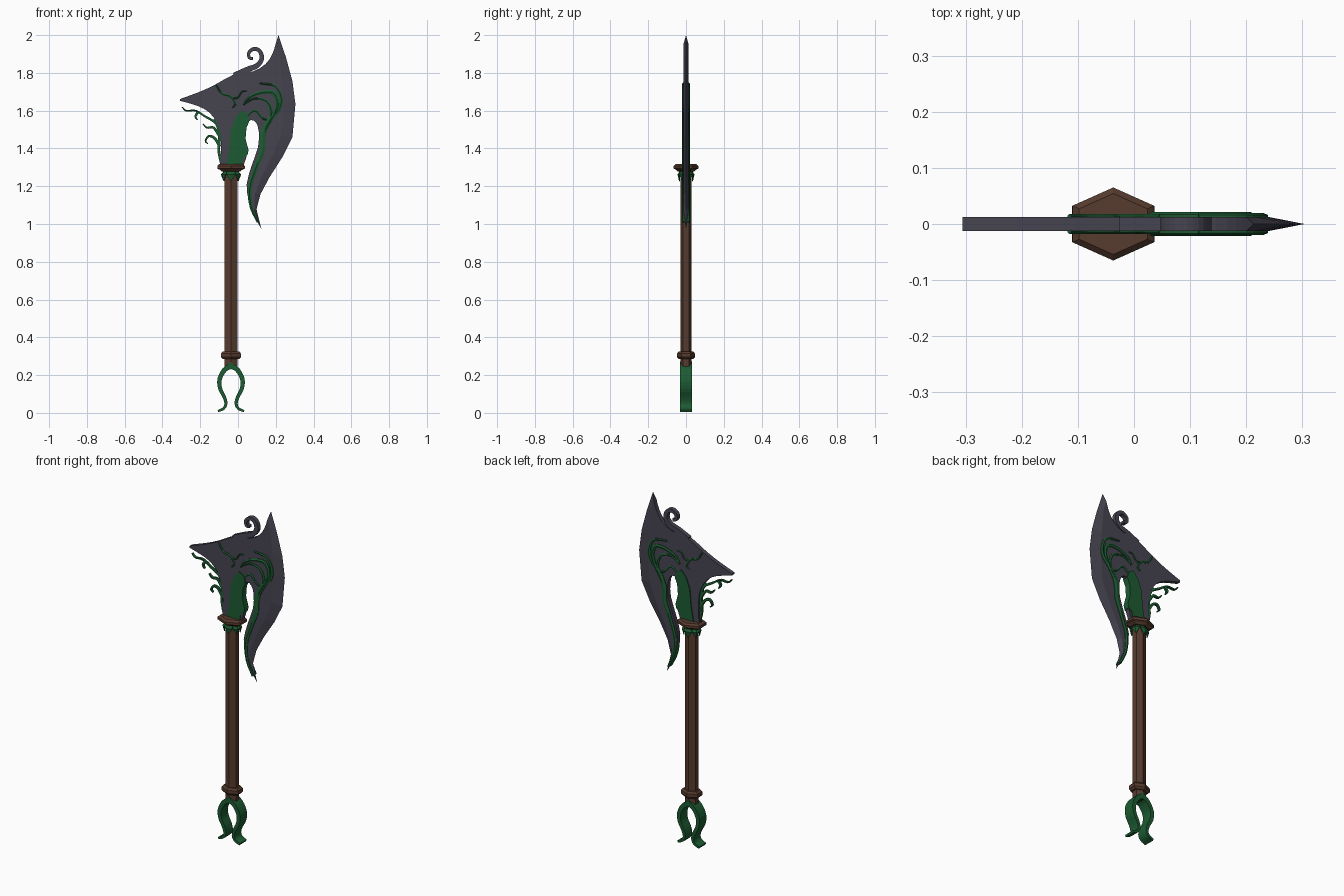
import bpy, bmesh, math
from mathutils import Vector

if "Cube" in bpy.data.objects:
    bpy.data.objects.remove(bpy.data.objects["Cube"])

CX = -0.037   # shaft axis
YS = 0.775    # the shaft and its rings are flattened in y


def material(name, rgb):
    m = bpy.data.materials.new(name)
    m.diffuse_color = (*rgb, 1)
    m.use_nodes = True
    m.node_tree.nodes["Principled BSDF"].inputs["Base Color"].default_value = m.diffuse_color
    return m


STEEL = material("dark_steel", (0.062, 0.058, 0.080))
GREEN = material("vine_green", (0.012, 0.105, 0.032))
WOOD = material("brown_wood", (0.095, 0.044, 0.027))


def finish(bm, name, mat):
    bmesh.ops.remove_doubles(bm, verts=bm.verts, dist=1e-5)
    bmesh.ops.triangulate(bm, faces=[f for f in bm.faces if len(f.verts) > 4], ngon_method='EAR_CLIP')
    bmesh.ops.recalc_face_normals(bm, faces=bm.faces)
    me = bpy.data.meshes.new(name)
    bm.to_mesh(me)
    bm.free()
    me.materials.append(mat)
    ob = bpy.data.objects.new(name, me)
    bpy.context.collection.objects.link(ob)
    return ob


def smooth(pts, n=4):
    """Catmull-Rom curve through 2D points."""
    p = [Vector(q) for q in pts]
    p = [2 * p[0] - p[1]] + p + [2 * p[-1] - p[-2]]
    out = []
    for i in range(1, len(p) - 2):
        a, b, c, d = p[i - 1:i + 3]
        for k in range(n):
            t = k / n
            out.append(0.5 * (2 * b + (c - a) * t + (2 * a - 5 * b + 4 * c - d) * t * t
                              + (3 * b - a - 3 * c + d) * t ** 3))
    return out + [p[-2]]


def ribbon(name, pts, widths, y, mat, ridge=False, n=4):
    """Strip along an xz path; half widths run start, middle, end; y is the half depth."""
    path = smooth(pts, n)
    bm = bmesh.new()
    rings = []
    for i, p in enumerate(path):
        t = 2 * i / (len(path) - 1)
        w = widths[0] + (widths[1] - widths[0]) * t if t < 1 else widths[1] + (widths[2] - widths[1]) * (t - 1)
        d = (path[min(i + 1, len(path) - 1)] - path[max(i - 1, 0)]).normalized()
        s = Vector((-d.y, d.x)) * w
        ys = y * 0.8 if ridge else y
        sec = [(s, -ys), (s, ys)] + ([(s * 0, y)] if ridge else []) + [(-s, ys), (-s, -ys)] \
            + ([(s * 0, -y)] if ridge else [])
        rings.append([bm.verts.new((p.x + o.x, yy, p.y + o.y)) for o, yy in sec])
    m = len(rings[0])
    for a, b in zip(rings, rings[1:]):
        for j in range(m):
            bm.faces.new((a[j], a[(j + 1) % m], b[(j + 1) % m], b[j]))
    bm.faces.new(rings[0])
    bm.faces.new(rings[-1])
    return finish(bm, name, mat)


def hex_lathe(name, profile, mat):
    bm = bmesh.new()
    rings = [[bm.verts.new((CX + r * math.cos(a), YS * r * math.sin(a), z))
              for a in (math.radians(30 + 60 * k) for k in range(6))] for r, z in profile]
    for a, b in zip(rings, rings[1:]):
        for j in range(6):
            bm.faces.new((a[j], a[(j + 1) % 6], b[(j + 1) % 6], b[j]))
    bm.faces.new(rings[0])
    bm.faces.new(rings[-1])
    return finish(bm, name, mat)


def plate(name, outline, y, mat):
    bm = bmesh.new()
    f, b = ([bm.verts.new((x, s * y, z)) for x, z in outline] for s in (-1, 1))
    bm.faces.new(f)
    bm.faces.new(b)
    for i in range(len(f)):
        j = (i + 1) % len(f)
        bm.faces.new((f[i], f[j], b[j], b[i]))
    return finish(bm, name, mat)


# Shaft, guard and lower ring
hex_lathe("shaft", [(0.039, 0.235), (0.039, 1.30)], WOOD)
hex_lathe("guard", [(0.055, 1.278), (0.07, 1.288), (0.084, 1.293), (0.084, 1.308), (0.07, 1.318)], WOOD)
hex_lathe("lower_ring", [(0.05, 0.284), (0.061, 0.295), (0.061, 0.314), (0.05, 0.325)], WOOD)

# Axe head: thick body plus a ground cutting edge
T = 0.0125
back = smooth([(0.080, 1.052), (0.055, 1.131), (0.046, 1.21), (0.071, 1.306), (0.106, 1.407), (0.110, 1.49),
               (0.095, 1.537), (0.068, 1.55), (0.047, 1.525), (0.040, 1.45), (0.052, 1.385), (0.026, 1.30)], 2)
back += smooth([(-0.093, 1.30), (-0.090, 1.45), (-0.108, 1.529), (-0.15, 1.588), (-0.21, 1.624), (-0.306, 1.652)], 2)
back += smooth([(-0.306, 1.662), (-0.21, 1.697), (-0.124, 1.736), (0.0, 1.803), (0.08, 1.808), (0.146, 1.847),
                (0.182, 1.90), (0.2, 1.955)], 2)
inner = [(0.217, 1.90), (0.232, 1.757), (0.24, 1.635), (0.228, 1.47), (0.182, 1.36), (0.125, 1.25),
         (0.090, 1.158), (0.086, 1.078)]
edge = [(0.253, 1.885), (0.288, 1.757), (0.304, 1.635), (0.288, 1.46), (0.235, 1.354), (0.167, 1.248),
        (0.119, 1.158), (0.098, 1.078)]
bm = bmesh.new()
tip_a, tip_b = bm.verts.new((0.214, 0, 2.0)), bm.verts.new((0.124, 0, 0.972))
ev = [bm.verts.new((x, 0, z)) for x, z in edge]
walls = []
for s in (-1, 1):
    bv = [bm.verts.new((x, s * T, z)) for x, z in back]
    iv = [bm.verts.new((x, s * T, z)) for x, z in inner]
    bm.faces.new(bv + iv)
    bm.faces.new((bv[-1], tip_a, iv[0]))
    bm.faces.new((tip_a, ev[0], iv[0]))
    bm.faces.new((tip_b, iv[-1], ev[-1]))
    bm.faces.new((tip_b, bv[0], iv[-1]))
    for i in range(len(ev) - 1):
        bm.faces.new((iv[i], ev[i], ev[i + 1], iv[i + 1]))
    walls.append(bv)
f, b = walls
for i in range(len(f) - 1):
    bm.faces.new((f[i], f[i + 1], b[i + 1], b[i]))
bm.faces.new((f[-1], b[-1], tip_a))
bm.faces.new((f[0], b[0], tip_b))
finish(bm, "axe_blade", STEEL)

# Curl on top of the head
ribbon("top_curl", [(-0.02, 1.785), (0.05, 1.818), (0.10, 1.838), (0.126, 1.875), (0.115, 1.915), (0.085, 1.927),
                    (0.058, 1.908), (0.060, 1.880), (0.080, 1.876)], (0.016, 0.011, 0.007), T, STEEL)

# Green panel on the neck
plate("neck_panel", [(-0.062, 1.31), (-0.045, 1.40), (-0.036, 1.50), (-0.012, 1.565), (0.02, 1.60), (0.05, 1.58),
                     (0.06, 1.545), (0.045, 1.51), (0.040, 1.45), (0.056, 1.39), (0.05, 1.365), (0.025, 1.345),
                     (0.024, 1.31)], 0.018, GREEN)

# Vines that stand proud of both blade faces
ribbon("main_vine", [(0.105, 1.01), (0.070, 1.09), (0.062, 1.19), (0.095, 1.30), (0.128, 1.39), (0.132, 1.47),
                     (0.165, 1.55), (0.218, 1.61), (0.228, 1.67), (0.195, 1.73), (0.115, 1.745)],
       (0.006, 0.016, 0.004), 0.02, GREEN, True)
ribbon("upper_vine", [(0.145, 1.50), (0.185, 1.57), (0.208, 1.64), (0.185, 1.695), (0.12, 1.695), (0.06, 1.67),
                      (0.03, 1.63)], (0.008, 0.011, 0.004), 0.021, GREEN, True)
ribbon("middle_vine", [(0.14, 1.48), (0.165, 1.545), (0.175, 1.60), (0.15, 1.65), (0.09, 1.665), (0.04, 1.64)],
       (0.006, 0.008, 0.003), 0.019, GREEN, True)
ribbon("cross_vine", [(0.05, 1.575), (0.09, 1.60), (0.13, 1.56), (0.175, 1.545)],
       (0.006, 0.006, 0.003), 0.018, GREEN, True)
ribbon("crown_vine", [(-0.115, 1.735), (-0.085, 1.69), (-0.04, 1.675), (-0.015, 1.635), (-0.03, 1.615)],
       (0.004, 0.007, 0.003), 0.018, GREEN, True)
ribbon("crown_tendril", [(-0.03, 1.665), (0.0, 1.67), (0.02, 1.70), (0.045, 1.705)],
       (0.005, 0.004, 0.003), 0.018, GREEN, True)

# Loose tendrils hanging behind the neck
tendrils = [
    [(-0.085, 1.31), (-0.102, 1.39), (-0.098, 1.46), (-0.115, 1.53), (-0.175, 1.57), (-0.225, 1.60),
     (-0.275, 1.60), (-0.296, 1.62)],
    [(-0.095, 1.41), (-0.125, 1.455), (-0.155, 1.465), (-0.172, 1.44), (-0.16, 1.425)],
    [(-0.10, 1.47), (-0.13, 1.51), (-0.165, 1.51), (-0.185, 1.53)],
    [(-0.21, 1.595), (-0.225, 1.57), (-0.215, 1.55)],
    [(-0.13, 1.54), (-0.11, 1.57), (-0.115, 1.60)],
]
for i, pts in enumerate(tendrils):
    ribbon("tendril_%d" % (i + 1), pts, (0.008, 0.006, 0.003), 0.008, GREEN, True)

# Ring of drooping leaves under the guard
bm = bmesh.new()
rows = [(0.036, 1.288, 0.014), (0.056, 1.262, 0.025), (0.046, 1.226, 0.0)]
for k in range(6):
    a = math.radians(30 + 60 * k)
    c, s = math.cos(a), math.sin(a)
    outer = [[bm.verts.new((CX + (r - d) * c - o * w * s, 0.8 * ((r - d) * s + o * w * c), z))
              for o, d in ((-1, 0.008), (0, 0), (1, 0.008))] for r, z, w in rows[:2]]
    tip = bm.verts.new((CX + rows[2][0] * c, 0.8 * rows[2][0] * s, rows[2][1]))
    for j in range(2):
        bm.faces.new((outer[0][j], outer[0][j + 1], outer[1][j + 1], outer[1][j]))
        bm.faces.new((outer[1][j], outer[1][j + 1], tip))
leaves = finish(bm, "leaf_ring", GREEN)
leaves.modifiers.new("thickness", 'SOLIDIFY').thickness = 0.006

# Forked foot, two mirrored prongs
prong = [(0, 0.25), (0.034, 0.228), (0.060, 0.18), (0.058, 0.13), (0.036, 0.085), (0.027, 0.05), (0.038, 0.024),
         (0.069, 0.009)]
for side, s in (("left", -1), ("right", 1)):
    ribbon("foot_prong_" + side, [(CX + s * x, z) for x, z in prong], (0.014, 0.010, 0.006), 0.032, GREEN, n=3)
plate("foot_cap", [(CX - 0.03, 0.24), (CX, 0.272), (CX + 0.03, 0.24), (CX, 0.23)], 0.032, GREEN)
